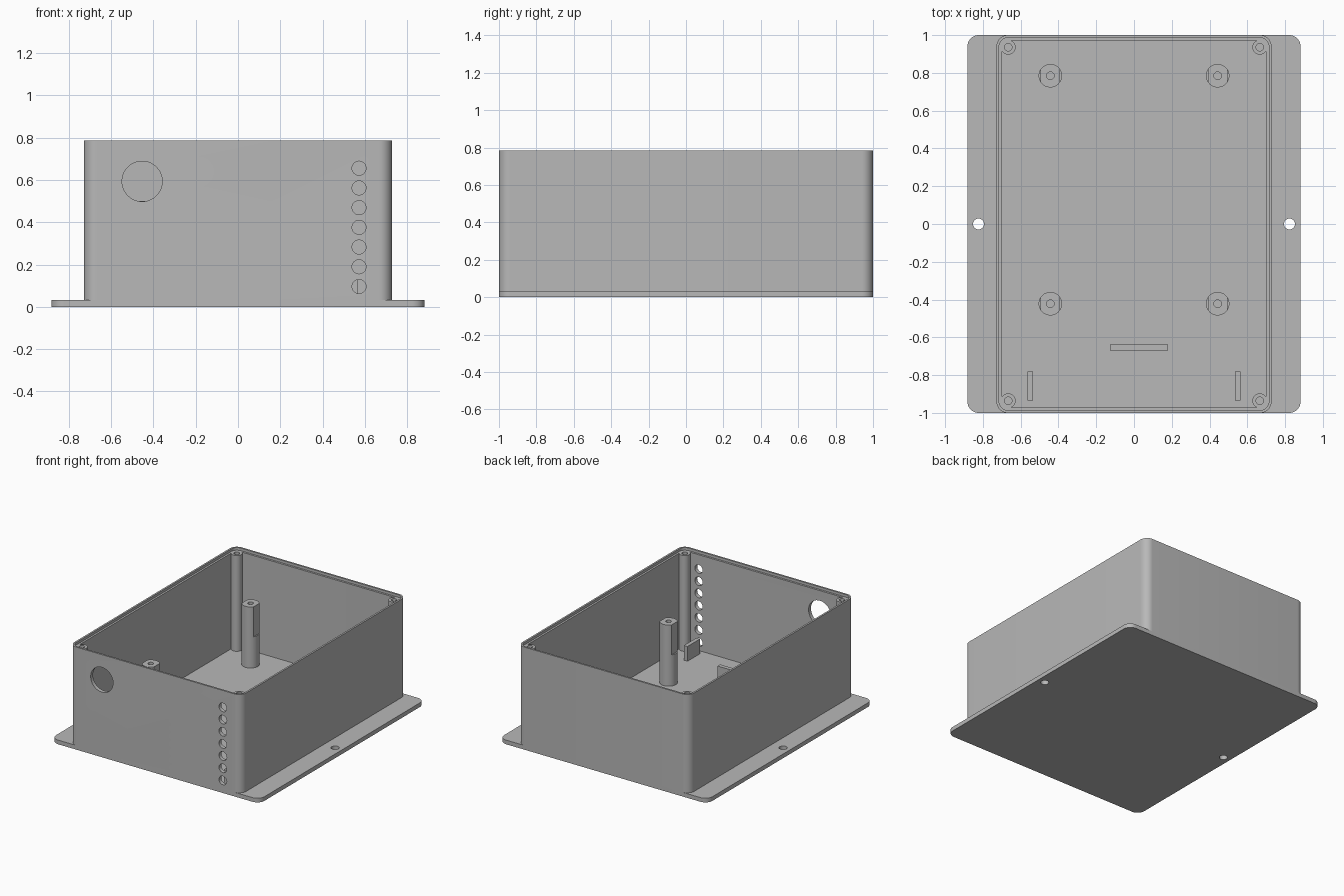
import bpy, bmesh, math

if "Cube" in bpy.data.objects:
    bpy.data.objects.remove(bpy.data.objects["Cube"], do_unlink=True)

grey = bpy.data.materials.new("plain_grey")
grey.use_nodes = True
colour = (0.48, 0.48, 0.48, 1)
grey.diffuse_color = colour
grey.node_tree.nodes["Principled BSDF"].inputs["Base Color"].default_value = colour


def prism(name, outline, z0, z1):
    """Extrude a flat outline from z0 to z1."""
    bm = bmesh.new()
    face = bm.faces.new([bm.verts.new((x, y, z0)) for x, y in outline])
    top = bmesh.ops.extrude_face_region(bm, geom=[face])["geom"]
    verts = [v for v in top if isinstance(v, bmesh.types.BMVert)]
    bmesh.ops.translate(bm, verts=verts, vec=(0, 0, z1 - z0))
    bmesh.ops.recalc_face_normals(bm, faces=bm.faces)
    mesh = bpy.data.meshes.new(name)
    bm.to_mesh(mesh)
    bm.free()
    mesh.materials.append(grey)
    obj = bpy.data.objects.new(name, mesh)
    bpy.context.collection.objects.link(obj)
    return obj


def rounded(hx, hy, r, n=10):
    """Rectangle outline with rounded corners."""
    pts = []
    for q, (sx, sy) in enumerate([(1, 1), (-1, 1), (-1, -1), (1, -1)]):
        for i in range(n + 1):
            a = (q + i / n) * math.pi / 2
            pts.append((sx * (hx - r) + r * math.cos(a), sy * (hy - r) + r * math.sin(a)))
    return pts


def circle(x, y, r, n=40):
    return [(x + r * math.cos(2 * math.pi * i / n), y + r * math.sin(2 * math.pi * i / n))
            for i in range(n)]


def box(x, y, hx, hy):
    return [(x - hx, y - hy), (x + hx, y - hy), (x + hx, y + hy), (x - hx, y + hy)]


def cut(obj, cutter):
    """Subtract the cutter from the object, then discard it."""
    cutter.hide_render = True
    bpy.context.view_layer.objects.active = obj
    mod = obj.modifiers.new("cut", "BOOLEAN")
    mod.operation, mod.solver, mod.object = "DIFFERENCE", "EXACT", cutter
    bpy.ops.object.modifier_apply(modifier=mod.name)
    bpy.data.objects.remove(cutter, do_unlink=True)


FLOOR, LEDGE, RIM = 0.032, 0.765, 0.785

# Mounting plate with a screw hole in each flange
plate = prism("base_plate", rounded(0.882, 1, 0.06), 0, FLOOR)
for s in (-1, 1):
    cut(plate, prism("cutter", circle(s * 0.823, 0, 0.029), -1, 1))

# Box walls with a stepped rim for the lid
walls = prism("box_walls", rounded(0.728, 1, 0.06), FLOOR, RIM)
cut(walls, prism("cutter", rounded(0.699, 0.971, 0.035), -1, 2))
cut(walls, prism("cutter", rounded(0.714, 0.986, 0.047), LEDGE, 2))

# Front wall openings: one cable hole and a column of vents
openings = [(-0.453, 0.593, 0.095)]
openings += [(0.572, 0.096 + 0.0932 * i, 0.033) for i in range(7)]
for x, z, r in openings:
    drill = prism("cutter", circle(0, 0, r), -0.1, 0.1)
    drill.rotation_euler.x = math.pi / 2
    drill.location = (x, -0.985, z)
    bpy.context.view_layer.update()
    cut(walls, drill)

parts = [plate, walls]
for sx in (-1, 1):
    side = "left" if sx > 0 else "right"
    # Corner posts that take the lid screws
    for y, end in ((-0.936, "front"), (0.936, "back")):
        post = prism(f"{end}_{side}_corner_post", circle(sx * 0.666, y, 0.039), FLOOR, LEDGE)
        cut(post, prism("cutter", circle(sx * 0.666, y, 0.02), 0.4, 1))
        parts.append(post)
    # Board standoffs with flats on the upper half
    for y, end in ((-0.422, "front"), (0.785, "back")):
        x = sx * 0.443
        post = prism(f"{end}_{side}_standoff", circle(x, y, 0.062), FLOOR, 0.5)
        for s in (-1, 1):
            cut(post, prism("cutter", box(x + s * 0.1, y, 0.049, 0.1), 0.27, 1))
        cut(post, prism("cutter", circle(x, y, 0.02), 0.25, 1))
        parts.append(post)
    # Upright side ribs
    prism(f"{side}_rib", box(sx * 0.55, -0.858, 0.015, 0.076), FLOOR, 0.145)

# Middle rib
prism("middle_rib", box(0.026, -0.655, 0.154, 0.016), FLOOR, 0.145)

# Smooth the round surfaces, keep edges crisp
bpy.ops.object.select_all(action="DESELECT")
for obj in parts:
    obj.select_set(True)
bpy.context.view_layer.objects.active = walls
bpy.ops.object.shade_smooth_by_angle(angle=math.radians(30))
